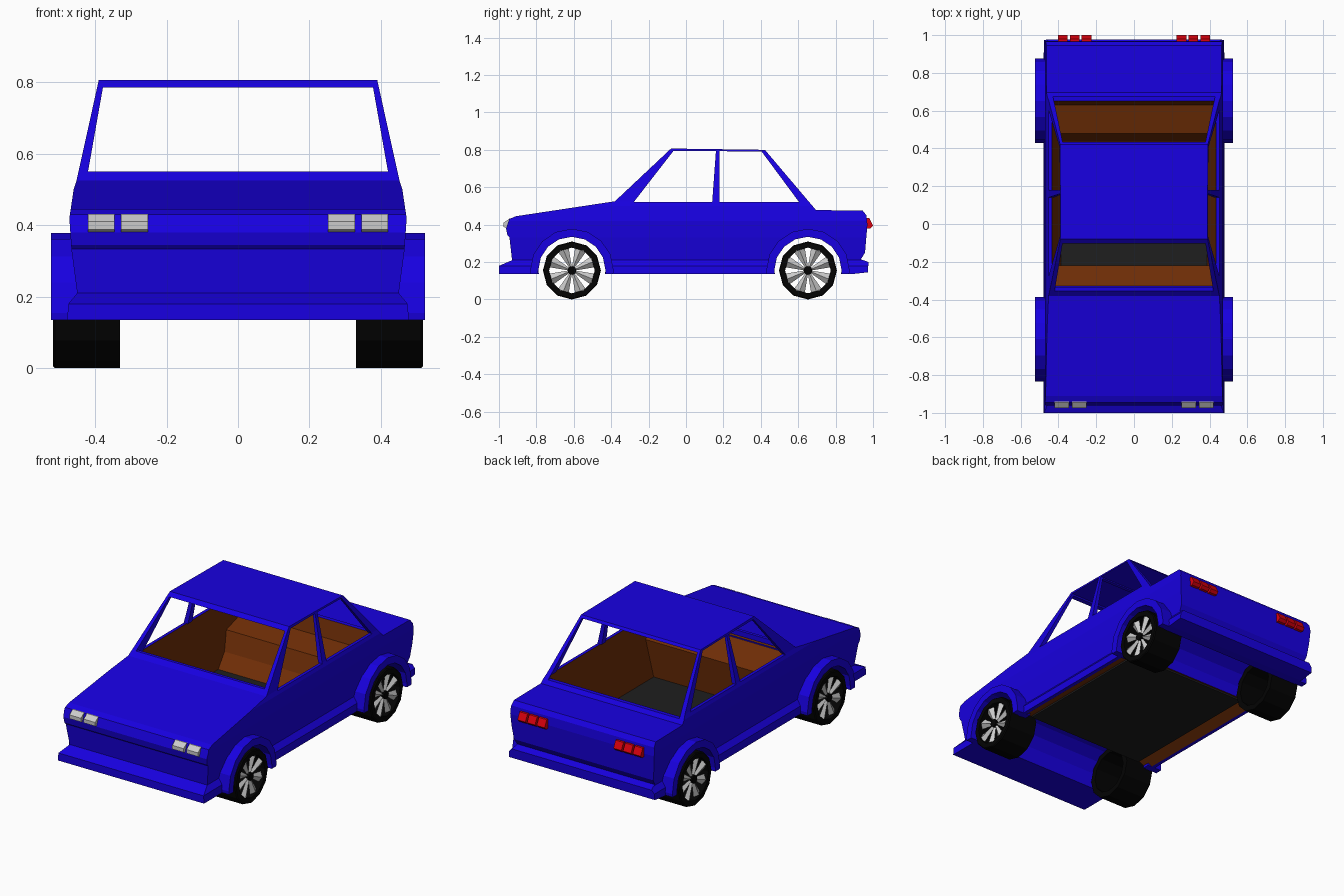
import bpy, bmesh
from math import pi, sin, cos

if "Cube" in bpy.data.objects:
    bpy.data.objects.remove(bpy.data.objects["Cube"])


def material(name, rgb):
    m = bpy.data.materials.new(name)
    m.diffuse_color = (*rgb, 1)
    m.use_nodes = True
    m.node_tree.nodes["Principled BSDF"].inputs["Base Color"].default_value = m.diffuse_color
    return m


BLUE = material("blue paint", (0.009, 0.0, 0.75))
BROWN = material("brown trim", (0.16, 0.027, 0.002))
BLACK = material("black rubber", (0.001, 0.001, 0.001))
DARK = material("dark floor", (0.013, 0.013, 0.013))
RED = material("red lamp", (0.7, 0.0, 0.004))
SILVER = material("silver", (0.6, 0.6, 0.6))


def finish(name, bm, mat, mirror=False):
    bmesh.ops.recalc_face_normals(bm, faces=bm.faces)
    me = bpy.data.meshes.new(name)
    bm.to_mesh(me)
    bm.free()
    me.materials.append(mat)
    ob = bpy.data.objects.new(name, me)
    bpy.context.collection.objects.link(ob)
    if mirror:
        ob.modifiers.new("Mirror", 'MIRROR')
    return ob


def width_at(z, table):
    if z <= table[0][0]:
        return table[0][1]
    for (z0, w0), (z1, w1) in zip(table, table[1:]):
        if z <= z1:
            return w0 + (w1 - w0) * (z - z0) / (z1 - z0)
    return table[-1][1]


def add_prism(bm, profile, x0, x1):
    a = [bm.verts.new((x0, y, z)) for y, z in profile]
    b = [bm.verts.new((x1, y, z)) for y, z in profile]
    bm.faces.new(a)
    bm.faces.new(b[::-1])
    n = len(a)
    for i in range(n):
        j = (i + 1) % n
        bm.faces.new((a[i], b[i], b[j], a[j]))


def prism(name, profile, x0, x1, mat, mirror=False):
    bm = bmesh.new()
    add_prism(bm, profile, x0, x1)
    return finish(name, bm, mat, mirror)


def shaped_prism(name, profile, table, mat):
    """Side profile extruded across x, its half width following a (z, width) table."""
    bm = bmesh.new()
    add_prism(bm, profile, -1, 1)
    zs = [z for _, z in profile]
    for z, _ in table:
        if min(zs) < z < max(zs):
            bmesh.ops.bisect_plane(bm, geom=bm.verts[:] + bm.edges[:] + bm.faces[:],
                                   dist=1e-5, plane_co=(0, 0, z), plane_no=(0, 0, 1))
    for v in bm.verts:
        v.co.x *= width_at(v.co.z, table)
    return finish(name, bm, mat)


def cut(target, cutter):
    cutter.hide_render = True
    cutter.display_type = 'WIRE'
    m = target.modifiers.new(cutter.name, 'BOOLEAN')
    m.operation = 'DIFFERENCE'
    m.solver = 'EXACT'
    m.material_mode = 'TRANSFER'
    m.object = cutter


def arc(cy, cz, r, n, a0=0.0, a1=2 * pi, closed=True):
    k = n if closed else n + 1
    return [(cy + r * cos(a0 + (a1 - a0) * i / n), cz + r * sin(a0 + (a1 - a0) * i / n))
            for i in range(k)]


# Body with cabin, as one profile
body = shaped_prism("body", [
    (-1, .135), (-1, .18), (-.93, .21), (-.944, .333), (-.955, .345), (-.962, .38),
    (-.945, .43), (-.91, .445), (-.38, .525), (-.08, .807), (.422, .80), (.695, .478),
    (.945, .475), (.965, .45), (.97, .40), (.957, .25), (.935, .215), (.976, .20),
    (.972, .145), (.88, .135)],
    [(.135, .478), (.18, .475), (.21, .45), (.33, .466), (.42, .472),
     (.50, .46), (.525, .452), (.805, .39)], BLUE)

# Cabin tub, glass openings and underside recess
cut(body, shaped_prism("tub_cutter", [
    (-.345, .52), (-.22, .40), (-.25, .17), (.36, .17), (.44, .25), (.48, .36), (.63, .40),
    (.655, .52)],
    [(.17, .385), (.52, .435)], BROWN))
cut(body, shaped_prism("screen_cutter", [
    (-.335, .505), (-.335, .55), (-.6, .55), (-.6, .786), (.9, .786), (.9, .503), (.65, .5)],
    [(.50, .43), (.56, .418), (.786, .378)], BLUE))
cut(body, prism("front_window_cutter",
                [(-.28, .52), (-.068, .793), (.16, .793), (.14, .52)], -.7, .7, BLUE))
cut(body, prism("rear_window_cutter",
                [(.18, .52), (.18, .793), (.405, .79), (.605, .52)], -.7, .7, BLUE))
cut(body, shaped_prism("underside_cutter",
                       [(-.44, .1), (-.44, .165), (.48, .165), (.48, .1)],
                       [(.13, .465), (.165, .40)], BROWN))

# Cabin floor
prism("floor", [(-.425, .155), (-.425, .176), (.465, .176), (.465, .155)], -.388, .388, DARK)

WHEEL_Z, WHEEL_R = .155, .155
for end, cy in (("front", -.61), ("rear", .652)):
    # Wheel tunnel and arch flares
    cut(body, prism(end + "_tunnel_cutter", arc(cy, WHEEL_Z, .18, 16), -.7, .7, BLUE))
    outer = arc(cy, WHEEL_Z, .223, 8, 0, pi, False)
    inner = arc(cy, WHEEL_Z, .18, 8, pi, 0, False)
    prism(end + "_arch_flare",
          [(cy + .22, .135)] + outer + [(cy - .22, .135), (cy - .18, .135)]
          + inner + [(cy + .18, .135)], .43, .523, BLUE, True)

    # Tyre, an open 12-sided tube
    bm = bmesh.new()
    rings = [[bm.verts.new((x, y, z)) for y, z in arc(cy, WHEEL_Z, r, 12)]
             for x, r in ((.33, WHEEL_R), (.512, WHEEL_R), (.518, .15), (.518, .122),
                          (.33, .122))]
    for k, ring in enumerate(rings):
        nxt = rings[(k + 1) % len(rings)]
        for i in range(12):
            j = (i + 1) % 12
            bm.faces.new((ring[i], ring[j], nxt[j], nxt[i]))
    finish(end + "_tyre", bm, BLACK, True)

    # Rim of eight ridged spokes widening outward
    bm = bmesh.new()
    for s in range(8):
        a = (s + .5) * pi / 4

        def point(x, r, da):
            return bm.verts.new((x, cy + r * cos(a + da), WHEEL_Z + r * sin(a + da)))

        hub = [point(.493, .018, -.38), point(.505, .018, 0), point(.493, .018, .38)]
        tip = [point(.493, .121, -.25), point(.51, .121, 0), point(.493, .121, .25)]
        bm.faces.new(hub)
        bm.faces.new(tip[::-1])
        for i in range(3):
            j = (i + 1) % 3
            bm.faces.new((hub[i], tip[i], tip[j], hub[j]))
    finish(end + "_rim", bm, SILVER, True)
    prism(end + "_hub", arc(cy, WHEEL_Z, .023, 10), .49, .514, BLACK, True)

# Paired headlamps and triple tail lamps
for i, x in enumerate((.252, .345)):
    prism(f"headlamp_{i + 1}", [(-.955, .378), (-.975, .388), (-.975, .41), (-.945, .432),
                                (-.92, .432), (-.92, .378)], x, x + .075, SILVER, True)
for i, x in enumerate((.225, .288, .351)):
    prism(f"tail_lamp_{i + 1}", [(.94, .435), (.98, .435), (1.0, .395), (.985, .38),
                                 (.94, .38)], x, x + .052, RED, True)
